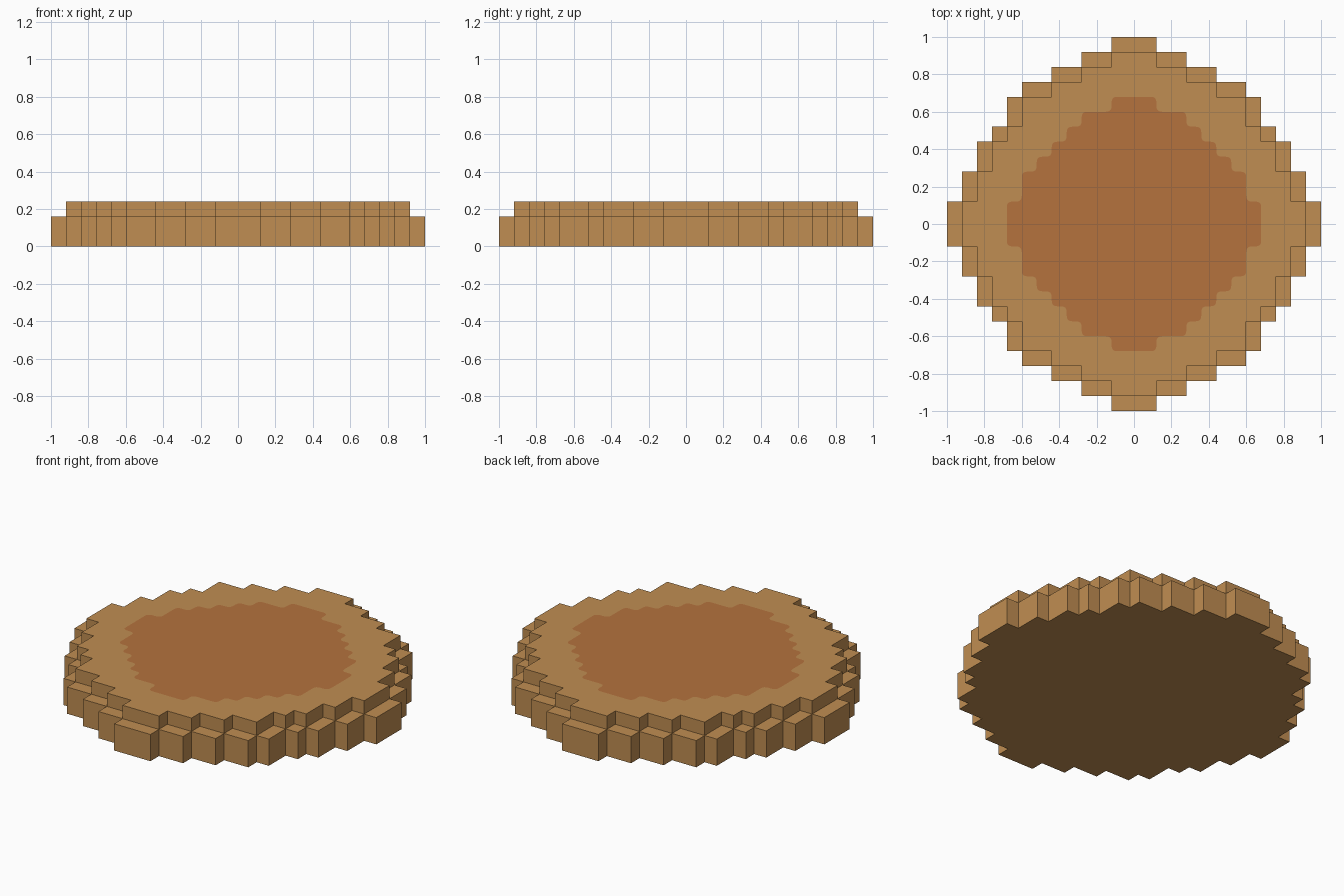
import bpy
import bmesh
from mathutils import Vector

cube = bpy.data.objects.get("Cube")
if cube:
    bpy.data.objects.remove(cube, do_unlink=True)


def make_material(name, rgb):
    mat = bpy.data.materials.new(name)
    mat.use_nodes = True
    colour = (*rgb, 1.0)
    mat.diffuse_color = colour
    bsdf = next(n for n in mat.node_tree.nodes if n.type == 'BSDF_PRINCIPLED')
    bsdf.inputs["Base Color"].default_value = colour
    bsdf.inputs["Roughness"].default_value = 0.9
    return mat


tan = make_material("tan crust", (0.527, 0.270, 0.084))
orange = make_material("orange brown filling", (0.462, 0.168, 0.048))


def stepped_outline(steps):
    """Counter-clockwise stepped disc from (half width, row top) pairs of one quadrant."""
    quadrant, base = [], None
    for width, top in steps:
        if base is not None:
            quadrant.append(Vector((width, base)))
        quadrant.append(Vector((width, top)))
        base = top
    half = quadrant + [Vector((-p.x, p.y)) for p in reversed(quadrant)]
    return half + [-p for p in half]


def rounded(points, radius, segments=4):
    """Soften every corner of an outline with a small curve."""
    result = []
    for i, p in enumerate(points):
        a = p + (points[i - 1] - p).normalized() * radius
        b = p + (points[(i + 1) % len(points)] - p).normalized() * radius
        for k in range(segments + 1):
            t = k / segments
            result.append(a * (1 - t) ** 2 + p * 2 * t * (1 - t) + b * t ** 2)
    return result


def build_tier(name, outline, z0, z1, patch=None):
    """Flat-sided slab, with an optional coloured patch cut into its top."""
    bm = bmesh.new()
    low = [bm.verts.new((p.x, p.y, z0)) for p in outline]
    high = [bm.verts.new((p.x, p.y, z1)) for p in outline]
    count = len(outline)
    bm.faces.new(low[::-1])
    for i in range(count):
        j = (i + 1) % count
        bm.faces.new((low[i], low[j], high[j], high[i]))
    if patch:
        inner = [bm.verts.new((p.x, p.y, z1)) for p in patch]
        bm.faces.new(inner).material_index = 1
        edges = [bm.edges.get((loop[i - 1], loop[i]))
                 for loop in (high, inner) for i in range(len(loop))]
        bmesh.ops.triangle_fill(bm, edges=edges, use_beauty=True, normal=(0, 0, 1))
    else:
        bm.faces.new(high)
    bmesh.ops.recalc_face_normals(bm, faces=bm.faces)
    mesh = bpy.data.meshes.new(name)
    bm.to_mesh(mesh)
    bm.free()
    mesh.materials.append(tan)
    if patch:
        mesh.materials.append(orange)
    obj = bpy.data.objects.new(name, mesh)
    bpy.context.collection.objects.link(obj)
    return obj


# Quadrant steps of each layer
lower_steps = [(1.00, 0.12), (0.92, 0.28), (0.84, 0.44), (0.76, 0.52), (0.68, 0.68),
               (0.60, 0.76), (0.44, 0.84), (0.28, 0.92), (0.12, 1.00)]
upper_steps = [(0.92, 0.12), (0.84, 0.28), (0.76, 0.44), (0.68, 0.52), (0.60, 0.68),
               (0.44, 0.76), (0.28, 0.84), (0.12, 0.92)]
patch_steps = [(0.68, 0.12), (0.60, 0.28), (0.52, 0.36), (0.44, 0.44), (0.36, 0.52),
               (0.28, 0.60), (0.12, 0.68)]

# Wide base slab
build_tier("lower_tier", stepped_outline(lower_steps), 0.0, 0.16)

# Narrower top slab with the filling cut into its top
build_tier("upper_tier", stepped_outline(upper_steps), 0.16, 0.24,
           rounded(stepped_outline(patch_steps), 0.03))
